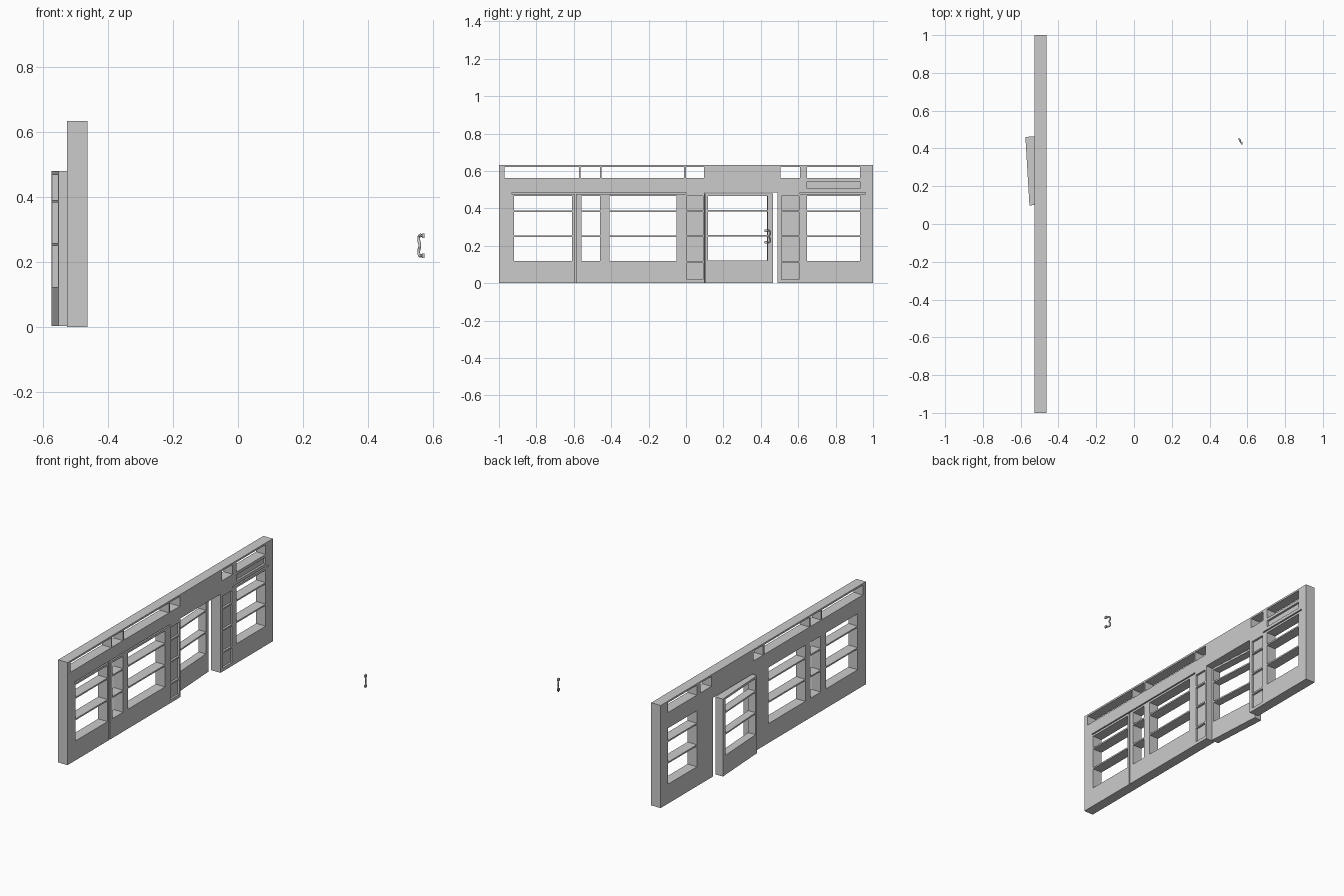
import bpy, bmesh, math
from mathutils import Matrix

if "Cube" in bpy.data.objects:
    bpy.data.objects.remove(bpy.data.objects["Cube"])


def panel(name, x0, x1, y, z, holes):
    """Flat slab in the YZ plane with rectangular openings (y0, y1, z0, z1)."""
    ys = sorted({*y, *(v for h in holes for v in h[:2])})
    zs = sorted({*z, *(v for h in holes for v in h[2:])})
    bm = bmesh.new()
    for a, b in zip(ys, ys[1:]):
        for c, d in zip(zs, zs[1:]):
            my, mz = (a + b) / 2, (c + d) / 2
            if any(h[0] < my < h[1] and h[2] < mz < h[3] for h in holes):
                continue
            bm.faces.new([bm.verts.new((x1, *p)) for p in ((a, c), (b, c), (b, d), (a, d))])
    bmesh.ops.remove_doubles(bm, verts=bm.verts, dist=1e-5)
    front = bm.faces[:]
    ret = bmesh.ops.extrude_face_region(bm, geom=front, use_keep_orig=True)
    moved = [g for g in ret["geom"] if isinstance(g, bmesh.types.BMVert)]
    bmesh.ops.translate(bm, verts=moved, vec=(x0 - x1, 0, 0))
    bmesh.ops.recalc_face_normals(bm, faces=bm.faces)
    bmesh.ops.dissolve_limit(bm, angle_limit=0.01, verts=bm.verts, edges=bm.edges)
    me = bpy.data.meshes.new(name)
    bm.to_mesh(me)
    bm.free()
    ob = bpy.data.objects.new(name, me)
    bpy.context.collection.objects.link(ob)
    return ob


# Opening layout
rows = [(0.12, 0.247), (0.256, 0.38), (0.389, 0.465)]
bays = [(-0.92, -0.61), (-0.56, -0.46), (-0.41, -0.05), (0.647, 0.93)]
transoms = [(-0.97, -0.573), (-0.565, -0.46), (-0.452, -0.012),
            (0.0, 0.095), (0.505, 0.61), (0.647, 0.93)]
windows = [(*b, *r) for b in bays for r in rows]
windows += [(*t, 0.562, 0.622) for t in transoms]
doorway = (0.10, 0.49, 0.0, 0.485)

# Structural wall with through openings
panel("wall", -0.527, -0.476, (-1, 1), (0, 0.633), windows + [doorway])

# Shallow facing layer: recessed pilaster panels, sign panel, grooves
recess = [(a, b, c, d) for a, b in [(0.005, 0.09), (0.51, 0.605)]
          for c, d in rows + [(0.02, 0.11)]]
recess += [(0.647, 0.93, 0.505, 0.545), (-0.595, -0.587, 0, 0.478)]
recess += [(-0.93, 0.0, 0.478, 0.486), (0.61, 0.96, 0.478, 0.486)]
panel("facing", -0.476, -0.463, (-1, 1), (0, 0.633), windows + recess + [doorway])

# Door, standing slightly open
door = panel("door", 0, 0.05, (0, 0.363), (0, 0.478),
             [(0.015, 0.335, *r) for r in rows])
door.matrix_world = Matrix.Translation((-0.5535, 0.0985, 0.002)) @ Matrix.Rotation(math.radians(3.4), 4, 'Z')

# Pull handle: bent grip with two mounting arms
cu = bpy.data.curves.new("handle_grip", 'CURVE')
cu.dimensions = '3D'
cu.bevel_depth = 0.0045
cu.bevel_resolution = 2
sp = cu.splines.new('BEZIER')
pts = [(0.568, 0.427, 0.281), (0.558, 0.448, 0.279), (0.557, 0.450, 0.265),
       (0.560, 0.445, 0.250), (0.557, 0.450, 0.235), (0.558, 0.448, 0.221),
       (0.568, 0.427, 0.219)]
sp.bezier_points.add(len(pts) - 1)
for bp, p in zip(sp.bezier_points, pts):
    bp.co = p
    bp.handle_left_type = bp.handle_right_type = 'AUTO'
sp.resolution_u = 6
cu.use_fill_caps = True
grip = bpy.data.objects.new("handle_grip", cu)
bpy.context.collection.objects.link(grip)

# Mounting plates at the arm ends
for i, z in enumerate((0.219, 0.281)):
    panel(f"handle_mount_{i}", 0.566, 0.575, (0.420, 0.434), (z - 0.007, z + 0.007), [])
